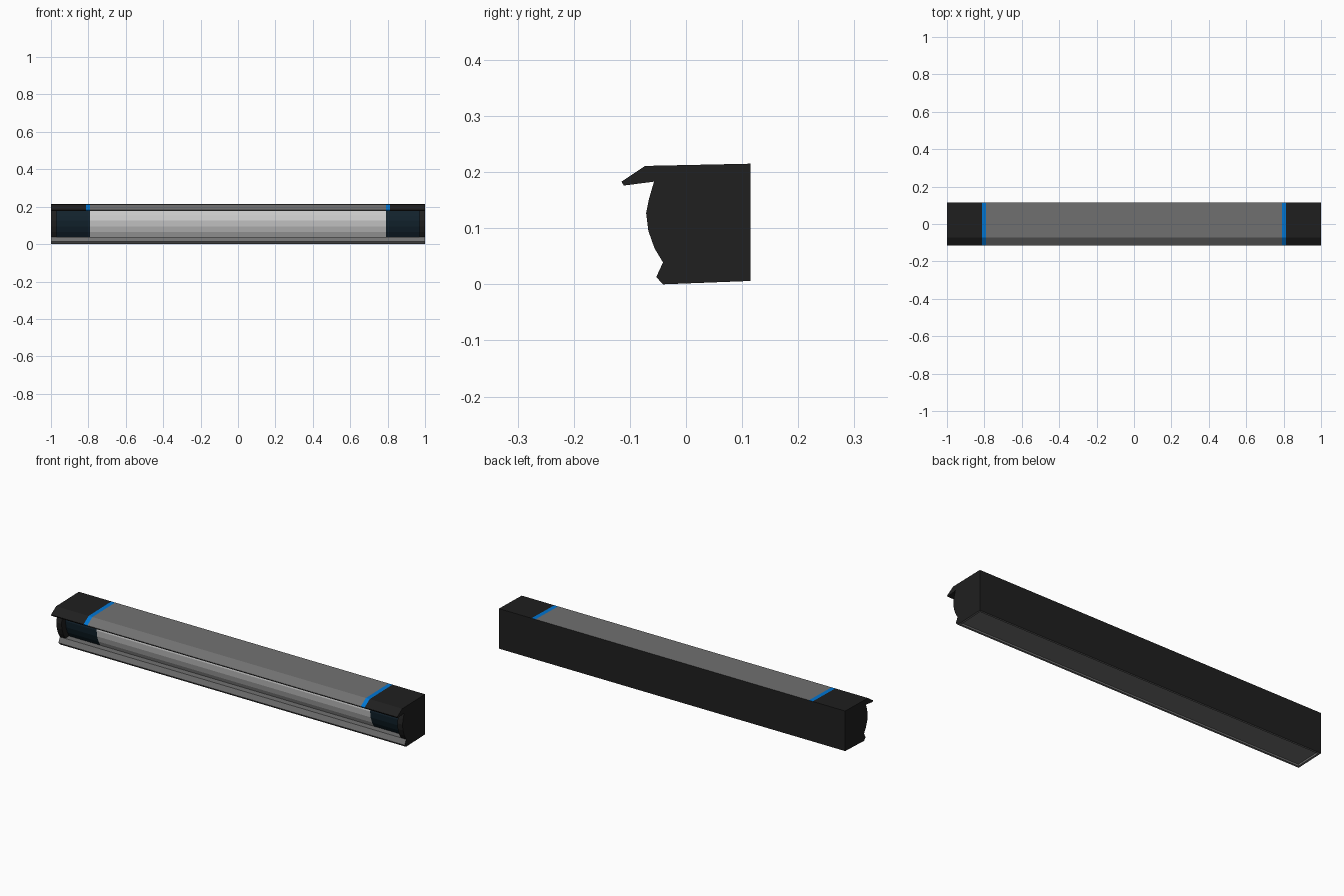
import bpy, bmesh

if "Cube" in bpy.data.objects:
    bpy.data.objects.remove(bpy.data.objects["Cube"])


def material(name, rgb):
    m = bpy.data.materials.new(name)
    m.diffuse_color = (*rgb, 1)
    m.use_nodes = True
    m.node_tree.nodes["Principled BSDF"].inputs["Base Color"].default_value = m.diffuse_color
    return m


BLACK = material("black", (0.014, 0.014, 0.014))
GREY = material("dark_grey", (0.165, 0.165, 0.165))
SILVER = material("silver", (0.55, 0.55, 0.55))
BLUE = material("blue", (0.0, 0.18, 0.65))
NAVY = material("navy", (0.006, 0.016, 0.026))


def finish(name, bm, mat):
    mesh = bpy.data.meshes.new(name)
    bm.to_mesh(mesh)
    bm.free()
    mesh.materials.append(mat)
    obj = bpy.data.objects.new(name, mesh)
    bpy.context.collection.objects.link(obj)


def shell(name, profile, x0, x1, mat, recess=False):
    """Sweep an open (y, z) profile along x, optionally sinking the underside."""
    x0, x1 = sorted((x0, x1))
    bm = bmesh.new()
    rows = [[bm.verts.new((x, y, z)) for x in (x0, x1)] for y, z in profile]
    for a, b in zip(rows, rows[1:]):
        bm.faces.new((a[0], a[1], b[1], b[0]))
    bm.normal_update()
    if recess:
        under = [f for f in bm.faces if f.normal.z < -0.9]
        bmesh.ops.inset_individual(bm, faces=under, thickness=0.015)
        bmesh.ops.inset_individual(bm, faces=under, thickness=0.002, depth=-0.008)
    finish(name, bm, mat)


def end_face(name, outline, x, facing, mat):
    """Flat end panel in the plane x, facing +x or -x."""
    bm = bmesh.new()
    f = bm.faces.new([bm.verts.new((x, y, z)) for y, z in outline])
    bm.normal_update()
    if f.normal.x * facing < 0:
        f.normal_flip()
    finish(name, bm, mat)


# Cross-sections, running up the front, over the top and down the back
curve = [(-0.041, 0.039), (-0.056, 0.064), (-0.067, 0.095), (-0.071, 0.127),
         (-0.066, 0.152), (-0.057, 0.183)]
lip = [(-0.111, 0.176), (-0.115, 0.183), (-0.073, 0.211), (0.115, 0.215)]
lid = [(-0.024, 0.187)] + lip
base = [(0.115, 0.006), (-0.041, 0.0), (-0.053, 0.013), (-0.041, 0.039),
        (-0.008, 0.039)]
drum = [(y + 0.033, z) for y, z in curve]
outline = base[:3] + curve + lip
inner = curve + [(0.115, 0.187), (0.115, 0.039)]

# Full length body parts
shell("base_rail", base, -1, 1, GREY, recess=True)
shell("back_panel", [(0.115, 0.215), (0.115, 0.006)], -1, 1, BLACK)
shell("centre_lid", lid, -0.79, 0.79, GREY)
shell("centre_grille", drum, -0.79, 0.79, SILVER)

# Mirrored end parts
for side, s in (("left", -1), ("right", 1)):
    shell(f"{side}_accent_strip", lid, s * 0.79, s * 0.812, BLUE)
    shell(f"{side}_lid_end", lid, s * 0.812, s, BLACK)
    shell(f"{side}_front_panel", drum, s * 0.79, s * 0.97, NAVY)
    shell(f"{side}_end_rim", curve, s * 0.97, s, BLACK)
    end_face(f"{side}_end_plate", outline, s, s, BLACK)
    end_face(f"{side}_inner_plate", inner, s * 0.97, -s, BLACK)
